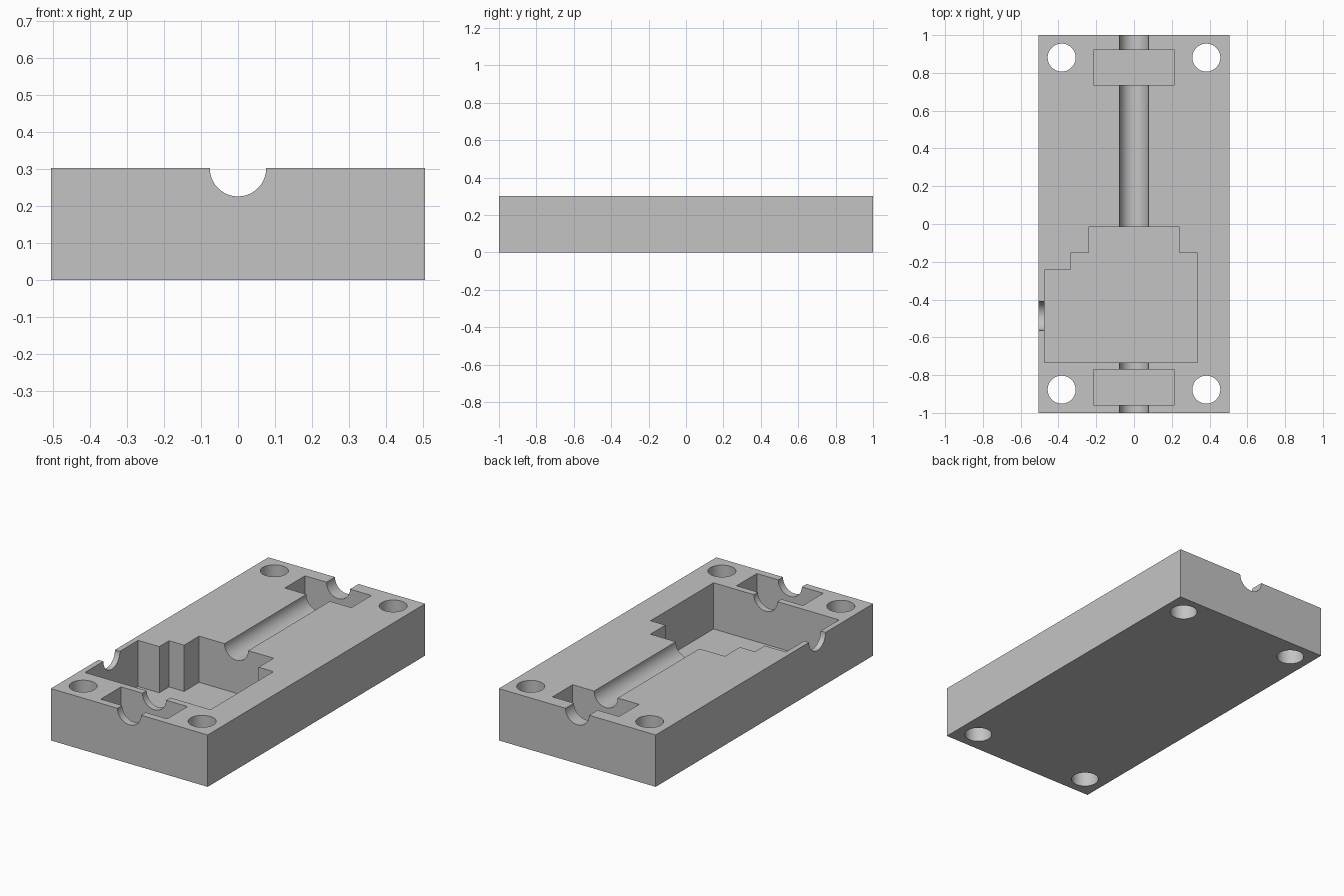
import bpy
import bmesh
from math import radians
from mathutils import Matrix, Vector

if "Cube" in bpy.data.objects:
    bpy.data.objects.remove(bpy.data.objects["Cube"], do_unlink=True)

TOP = 0.302
HALF_W = 0.505
BORE = 0.076

grey = bpy.data.materials.new("plain grey")
grey.use_nodes = True
grey.diffuse_color = (0.55, 0.55, 0.55, 1)
grey.node_tree.nodes["Principled BSDF"].inputs["Base Color"].default_value = grey.diffuse_color


def finish(name, bm):
    mesh = bpy.data.meshes.new(name)
    bmesh.ops.recalc_face_normals(bm, faces=bm.faces)
    bm.to_mesh(mesh)
    bm.free()
    mesh.materials.append(grey)
    obj = bpy.data.objects.new(name, mesh)
    bpy.context.collection.objects.link(obj)
    return obj


def prism(name, outline, z0, z1):
    """Extrude a plan outline between two heights."""
    bm = bmesh.new()
    face = bm.faces.new([bm.verts.new((x, y, z0)) for x, y in outline])
    up = bmesh.ops.extrude_face_region(bm, geom=[face])
    verts = [g for g in up["geom"] if isinstance(g, bmesh.types.BMVert)]
    bmesh.ops.translate(bm, verts=verts, vec=(0, 0, z1 - z0))
    return finish(name, bm)


def box(name, x0, x1, y0, y1, z0, z1):
    return prism(name, [(x0, y0), (x1, y0), (x1, y1), (x0, y1)], z0, z1)


def cylinder(name, centre, radius, length, axis):
    bm = bmesh.new()
    turn = Vector((0, 0, 1)).rotation_difference(Vector(axis)).to_matrix().to_4x4()
    bmesh.ops.create_cone(bm, cap_ends=True, segments=64, radius1=radius, radius2=radius,
                          depth=length, matrix=Matrix.Translation(centre) @ turn)
    return finish(name, bm)


# Solid block
body = box("housing_half", -HALF_W, HALF_W, -1, 1, 0, TOP)
bpy.context.view_layer.objects.active = body


def cut(cutter):
    mod = body.modifiers.new("cut", "BOOLEAN")
    mod.operation = "DIFFERENCE"
    mod.solver = "EXACT"
    mod.object = cutter
    cutter.hide_render = True
    bpy.context.view_layer.update()
    bpy.ops.object.modifier_apply(modifier=mod.name)
    bpy.data.objects.remove(cutter, do_unlink=True)


# Shaft groove along the whole length, and the side outlet
cut(cylinder("shaft_groove", (0, 0, TOP), BORE, 2.4, (0, 1, 0)))
cut(cylinder("side_outlet", (-0.5, -0.487, TOP), BORE, 0.3, (1, 0, 0)))

# Stepped gear pocket
pocket = [(-0.473, -0.732), (0.335, -0.732), (0.335, -0.153), (0.24, -0.153), (0.24, -0.015),
          (-0.24, -0.015), (-0.24, -0.153), (-0.337, -0.153), (-0.337, -0.243), (-0.473, -0.243)]
cut(prism("gear_pocket", pocket, 0.033, TOP + 0.1))

# Bearing pockets at both ends
for y0, y1 in ((0.737, 0.922), (-0.957, -0.77)):
    cut(box("bearing_pocket", -0.214, 0.214, y0, y1, TOP - 0.214, TOP + 0.1))

# Bolt holes in the corners
for x in (-0.383, 0.383):
    for y in (-0.877, 0.881):
        cut(cylinder("bolt_hole", (x, y, TOP / 2), 0.074, 1, (0, 0, 1)))

body.select_set(True)
bpy.ops.object.shade_smooth_by_angle(angle=radians(30))
